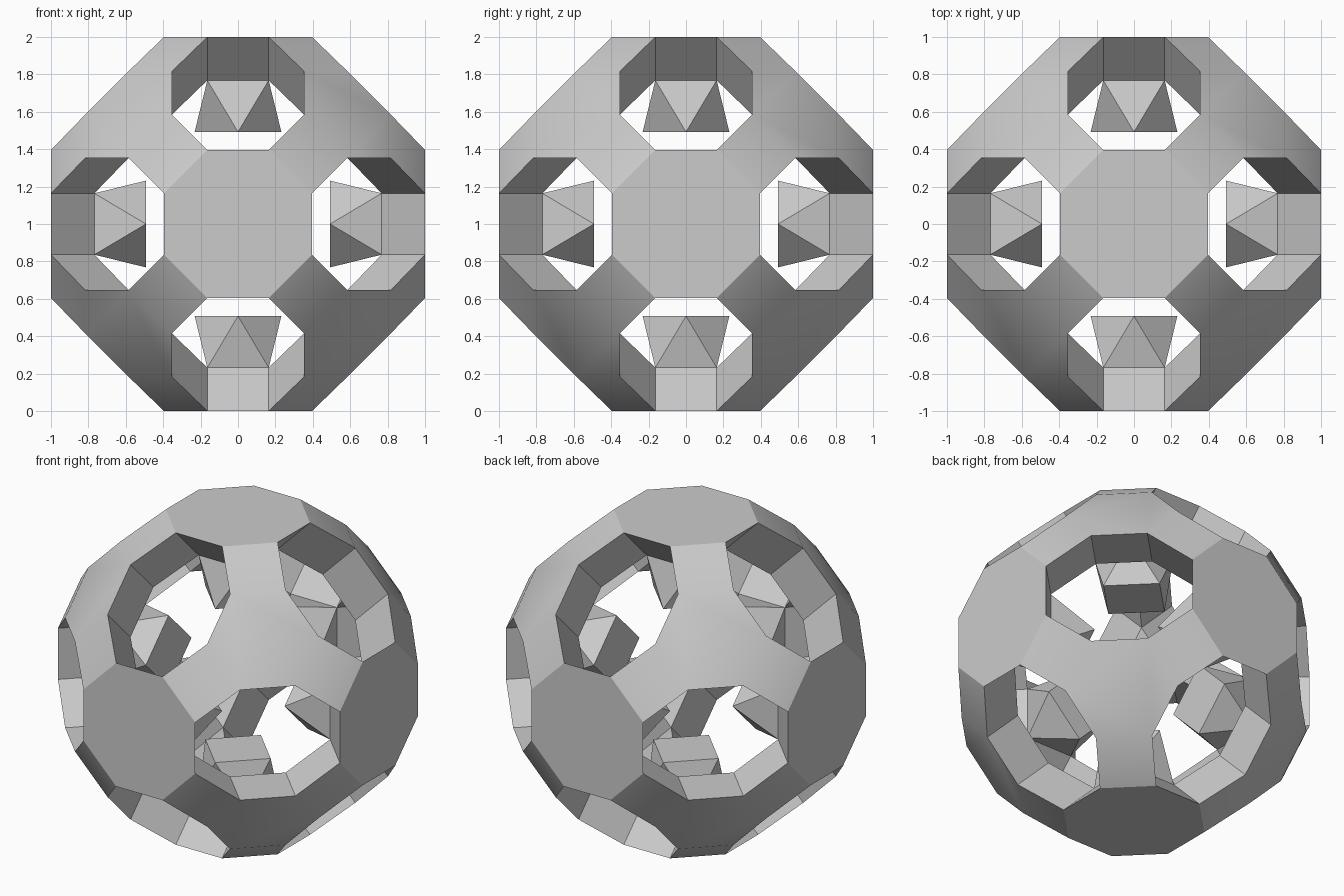
import bpy
import bmesh
import math
from itertools import permutations, product
from mathutils import Vector

default = bpy.data.objects.get("Cube")
if default:
    bpy.data.objects.remove(default, do_unlink=True)

# Shared material
grey = bpy.data.materials.new("light grey")
grey.use_nodes = True
colour = (0.6, 0.6, 0.6, 1)
grey.diffuse_color = colour
grey.node_tree.nodes["Principled BSDF"].inputs["Base Color"].default_value = colour

H = 0.164            # half of the common edge length
Q = 0.353            # offset of the corner blocks from the axis planes
D = H * math.sqrt(2)


def build(name, templates):
    """Repeat template faces through all the symmetries of a cube."""
    bm = bmesh.new()
    verts, made = {}, set()

    def vert(p):
        key = tuple(round(c, 4) + 0.0 for c in p)
        if key not in verts:
            verts[key] = bm.verts.new(Vector(p) + Vector((0, 0, 1)))
        return verts[key]

    for order in permutations(range(3)):
        for signs in product((1, -1), repeat=3):
            for face in templates:
                corners = [vert([p[i] * s for i, s in zip(order, signs)]) for p in face]
                key = frozenset(corners)
                if key not in made:
                    made.add(key)
                    bm.faces.new(corners)
    bmesh.ops.recalc_face_normals(bm, faces=bm.faces[:])
    mesh = bpy.data.meshes.new(name)
    bm.to_mesh(mesh)
    bm.free()
    mesh.materials.append(grey)
    obj = bpy.data.objects.new(name, mesh)
    bpy.context.collection.objects.link(obj)
    bpy.ops.object.select_all(action="DESELECT")
    obj.select_set(True)
    bpy.context.view_layer.objects.active = obj
    bpy.ops.object.shade_smooth_by_angle(angle=math.radians(30))


def swap(p):
    return (p[1], p[0], p[2])


def flip(p):
    return (-p[0], p[1], p[2])


def other_end(p):
    return (p[0], p[2], p[1])


# Key points: outer cap rim, inner cap rim, outer corner, inner corner
cap = (H, H + D, 1)
seat = (H, H, 1 - D)
outer = (Q, Q + D, Q + 2 * D)
inner = (Q, Q, Q + D)

# Flat eight-sided cap on each axis
quarter = [cap, swap(cap)]
octagon = []
for turn in range(4):
    octagon += quarter
    quarter = [(y, -x, z) for x, y, z in quarter]

# Six-sided corner panel and its small inward triangle
hexagon = []
for shift in range(3):
    for p in (outer, swap(outer)):
        hexagon.append(p[shift:] + p[:shift])
hexagon.sort(key=lambda p: math.atan2((p[1] - p[0]) * math.sqrt(3), 2 * p[2] - p[0] - p[1]))
triangle = [inner[i:] + inner[:i] for i in range(3)]

# Arm joining cap and corner, and the three kinds of tunnel wall
arm = [cap, swap(cap), swap(outer), outer]
end_wall = [cap, flip(cap), flip(seat), seat]
slant_wall = [cap, outer, inner, seat]
side_wall = [outer, other_end(outer), other_end(inner), inner]
build("pierced_shell", [octagon, hexagon, triangle, arm, end_wall, slant_wall, side_wall])

# Twisted studs hanging inward below the caps
tip_z = 1 - D - 2 * H * 0.841
tip_x, tip_y = (D, 0, tip_z), (0, D, tip_z)
build("inner_studs", [
    [seat, flip(seat), tip_y],
    [seat, tip_x, tip_y],
    [tip_x, tip_y, (-D, 0, tip_z), (0, -D, tip_z)],
])
